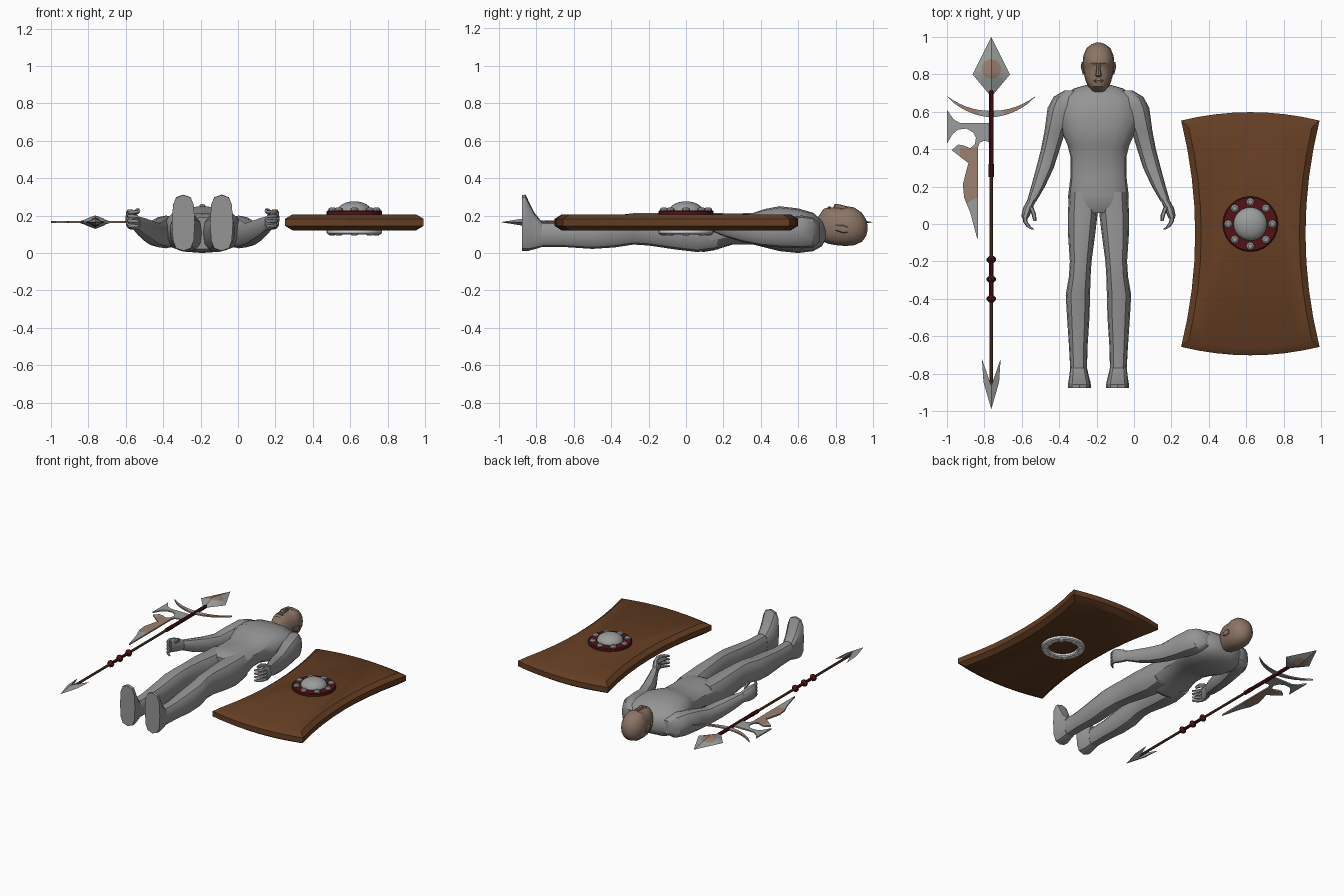
import bpy, bmesh, math
from mathutils import Vector

def mat(name, c):
    m = bpy.data.materials.new(name)
    m.diffuse_color = (*c, 1)
    return m

GREY = mat("body grey", (0.30, 0.30, 0.30))
STEEL = mat("steel grey", (0.33, 0.34, 0.34))
WHITE = mat("pale grey", (0.75, 0.75, 0.75))
SKIN = mat("skin", (0.26, 0.175, 0.13))
COPPER = mat("copper", (0.34, 0.22, 0.16))
WOOD = mat("shield wood", (0.13, 0.048, 0.017))
SHAFT = mat("shaft wood", (0.14, 0.06, 0.028))
RED = mat("dark red", (0.09, 0.006, 0.008))

BX = -0.19          # body centre line
SX, SZ = -0.763, 0.165   # polearm axis
HX = 0.622          # shield centre

def finish(name, bm, *mats):
    bmesh.ops.remove_doubles(bm, verts=bm.verts, dist=1e-5)
    bmesh.ops.recalc_face_normals(bm, faces=bm.faces)
    me = bpy.data.meshes.new(name)
    bm.to_mesh(me)
    bm.free()
    for m in mats:
        me.materials.append(m)
    ob = bpy.data.objects.new(name, me)
    bpy.context.collection.objects.link(ob)
    return ob

def skin_rings(bm, rings, caps=True):
    vs = [[bm.verts.new(p) for p in r] for r in rings]
    n = len(vs[0])
    for a, b in zip(vs, vs[1:]):
        for i in range(n):
            bm.faces.new((a[i], a[(i + 1) % n], b[(i + 1) % n], b[i]))
    if caps:
        bm.faces.new(vs[0])
        bm.faces.new(vs[-1])

def loft(name, secs, m, side=1, n=12, p=0.8):
    """Body part from slices along y: (y, x offset, half width, z low, z high)."""
    bm = bmesh.new()
    rings = []
    for y, cx, hx, z0, z1 in secs:
        ring = []
        for i in range(n):
            a = 2 * math.pi * i / n
            c, s = math.cos(a), math.sin(a)
            ring.append((BX + side * (cx + hx * math.copysign(abs(c) ** p, c)), y,
                         (z0 + z1) / 2 + (z1 - z0) / 2 * math.copysign(abs(s) ** p, s)))
        rings.append(ring)
    skin_rings(bm, rings)
    return finish(name, bm, m)

def lathe(name, prof, centre, m, axis='z', n=24, caps=True):
    bm = bmesh.new()
    cx, cy, cz = centre
    rings = []
    for r, t in prof:
        pts = [(r * math.cos(2 * math.pi * i / n), r * math.sin(2 * math.pi * i / n)) for i in range(n)]
        rings.append([(cx + u, cy + v, cz + t) if axis == 'z' else (cx + u, cy + t, cz + v) for u, v in pts])
    skin_rings(bm, rings, caps)
    return finish(name, bm, m)

# --- figure: torso and head ---
loft("torso", [(0.745, 0, 0.06, 0.07, 0.14), (0.725, 0, 0.13, 0.035, 0.175), (0.68, 0, 0.20, 0.01, 0.215),
               (0.60, 0, 0.215, 0.0, 0.238), (0.50, 0, 0.20, 0.01, 0.25), (0.42, 0, 0.165, 0.03, 0.235),
               (0.36, 0, 0.15, 0.045, 0.215), (0.25, 0, 0.15, 0.045, 0.21), (0.15, 0, 0.162, 0.015, 0.215),
               (0.09, 0, 0.16, 0.005, 0.205), (0.06, 0, 0.13, 0.02, 0.19)], GREY, n=16)
loft("head", [(0.68, 0, 0.05, 0.07, 0.16), (0.722, 0, 0.045, 0.065, 0.215), (0.735, 0, 0.055, 0.06, 0.236),
              (0.76, 0, 0.067, 0.05, 0.243), (0.80, 0, 0.078, 0.042, 0.243), (0.845, 0, 0.084, 0.038, 0.24),
              (0.86, 0, 0.085, 0.038, 0.25), (0.90, 0, 0.081, 0.042, 0.243), (0.94, 0, 0.064, 0.06, 0.215),
              (0.962, 0, 0.035, 0.09, 0.18), (0.97, 0, 0.012, 0.12, 0.15)], SKIN, n=16, p=0.9)
loft("nose", [(0.865, 0, 0.008, 0.23, 0.249), (0.81, 0, 0.013, 0.23, 0.262), (0.795, 0, 0.018, 0.23, 0.262),
              (0.787, 0, 0.012, 0.23, 0.248)], SKIN, n=8)
loft("lips", [(0.775, 0, 0.012, 0.23, 0.246), (0.766, 0, 0.026, 0.23, 0.25), (0.757, 0, 0.014, 0.23, 0.247)], SKIN, n=8)

# --- figure: mirrored limbs ---
for side, tag in ((1, "left"), (-1, "right")):
    loft("ear_" + tag, [(0.865, 0.084, 0.006, 0.11, 0.14), (0.84, 0.085, 0.01, 0.105, 0.15),
                        (0.80, 0.078, 0.006, 0.12, 0.15)], SKIN, side, 8)
    loft("leg_" + tag, [(0.17, 0.085, 0.07, 0.02, 0.205), (0.06, 0.084, 0.08, 0.005, 0.208),
                        (-0.05, 0.09, 0.073, 0.018, 0.213), (-0.20, 0.095, 0.058, 0.04, 0.215),
                        (-0.28, 0.10, 0.058, 0.045, 0.213), (-0.38, 0.11, 0.065, 0.03, 0.20),
                        (-0.50, 0.108, 0.06, 0.022, 0.185), (-0.65, 0.108, 0.05, 0.032, 0.167),
                        (-0.79, 0.106, 0.044, 0.032, 0.165)], GREY, side)
    loft("foot_" + tag, [(-0.77, 0.106, 0.045, 0.032, 0.166), (-0.81, 0.104, 0.052, 0.02, 0.215),
                         (-0.84, 0.102, 0.058, 0.012, 0.275), (-0.857, 0.102, 0.061, 0.01, 0.312),
                         (-0.877, 0.102, 0.061, 0.012, 0.31)], GREY, side, p=0.65)
    loft("arm_" + tag, [(0.715, 0.15, 0.03, 0.06, 0.16), (0.68, 0.18, 0.06, 0.03, 0.19),
                        (0.62, 0.195, 0.077, 0.025, 0.20), (0.50, 0.232, 0.056, 0.03, 0.185),
                        (0.40, 0.257, 0.05, 0.04, 0.165), (0.30, 0.286, 0.047, 0.06, 0.175),
                        (0.20, 0.323, 0.037, 0.09, 0.19), (0.12, 0.358, 0.025, 0.125, 0.20)], GREY, side)
    loft("hand_" + tag, [(0.13, 0.355, 0.024, 0.125, 0.20), (0.085, 0.378, 0.026, 0.125, 0.225),
                         (0.045, 0.39, 0.022, 0.13, 0.235), (0.03, 0.392, 0.016, 0.135, 0.235)], GREY, side, 10)
    for k in range(4):
        z = 0.135 + 0.025 * k
        loft(f"finger_{k}_{tag}", [(0.045, 0.393, 0.013, z, z + 0.024), (0.01, 0.39, 0.012, z, z + 0.023),
                                   (-0.015, 0.372, 0.012, z, z + 0.022),
                                   (-0.03, 0.35, 0.008, z + 0.003, z + 0.018)], GREY, side, 6)
    loft("thumb_" + tag, [(0.09, 0.36, 0.012, 0.20, 0.228), (0.05, 0.345, 0.012, 0.212, 0.24),
                          (0.015, 0.34, 0.008, 0.215, 0.235)], GREY, side, 6)

# --- shield board: concave sides, bowed ends, bevelled rim ---
outline = []
for s in (1, -1):
    outline += [(s * 0.37 * (1 - k / 4), s * (0.65 - 0.045 * (1 - k / 4) ** 2)) for k in range(8)]
    outline += [(-s * (0.295 + 0.075 * (1 - k / 4) ** 2), s * 0.605 * (1 - k / 4)) for k in range(8)]
bm = bmesh.new()
skin_rings(bm, [[(HX + x * f, -0.052 + y * g, z) for x, y in outline]
                for f, g, z in ((0.89, 0.94, 0.12), (1, 1, 0.145), (1, 1, 0.183), (0.89, 0.94, 0.207))])
finish("shield_board", bm, WOOD)

# --- shield boss, rings and rivets ---
lathe("boss_ring", [(0.148, 0.20), (0.148, 0.222), (0.142, 0.228), (0.07, 0.228)], (HX, 0, 0), RED)
lathe("boss_dome", [(0.09 * math.cos(a), 0.225 + 0.051 * math.sin(a))
                    for a in [math.radians(d) for d in (0, 15, 30, 45, 60, 75, 88)]], (HX, 0, 0), STEEL)
lathe("back_ring", [(0.148, 0.125), (0.148, 0.106), (0.14, 0.10), (0.105, 0.10), (0.097, 0.106), (0.097, 0.125)],
      (HX, 0, 0), WHITE, caps=False)
for k in range(8):
    a = k * math.pi / 4
    c = (HX + 0.118 * math.cos(a), 0.118 * math.sin(a), 0)
    lathe(f"rivet_{k}", [(0.023, 0.224), (0.021, 0.236), (0.012, 0.243)], c, STEEL, n=8)
    lathe(f"back_rivet_{k}", [(0.021, 0.102), (0.018, 0.096), (0.01, 0.093)], c, WHITE, n=8)

# --- polearm shaft, grip and beads ---
AX = (SX, 0, SZ)
lathe("shaft", [(0.009, -0.88), (0.009, 0.72)], AX, SHAFT, 'y', 10)
lathe("upper_grip", [(0.014, 0.25), (0.015, 0.32), (0.013, 0.32), (0.013, 0.70), (0.008, 0.75)], AX, RED, 'y', 10)
lathe("lower_grip", [(0.011, -0.41), (0.011, -0.18)], AX, RED, 'y', 10)
for k, y in enumerate((-0.19, -0.295, -0.40)):
    lathe(f"bead_{k}", [(0.011, y - 0.02), (0.025, y - 0.006), (0.025, y + 0.006), (0.011, y + 0.02)], AX, RED, 'y', 8)

# --- diamond spear head with copper disc on each face ---
bm = bmesh.new()
N = 24
for s in (1, -1):
    def surf(x, y):
        h = 0.036 * (1 - abs(x) / 0.10 - abs(y) / (0.2 if y > 0 else 0.12))
        return bm.verts.new((SX + x, 0.80 + y, SZ + s * max(h, 0)))
    outer, disc = [], []
    for i in range(N):
        c, d = math.cos(2 * math.pi * i / N), math.sin(2 * math.pi * i / N)
        r = 1 / (abs(c) / 0.10 + abs(d) / (0.2 if d > 0 else 0.12))
        outer.append(surf(c * r, d * r))
        disc.append(surf(0.052 * c, 0.03 + 0.052 * d))
    mid = surf(0, 0)
    for i in range(N):
        j = (i + 1) % N
        bm.faces.new((outer[i], outer[j], disc[j], disc[i]))
        bm.faces.new((disc[i], disc[j], mid)).material_index = 1
finish("spear_head", bm, STEEL, COPPER)

# --- tail arrowhead with two barbs ---
bm = bmesh.new()
V = lambda x, y, z=0: bm.verts.new((SX + x, y, SZ + z))
tip, up, dn = V(0, -0.99), V(0, -0.865, 0.02), V(0, -0.865, -0.02)
for s in (1, -1):
    edge, barb = V(s * 0.042, -0.845), V(s * 0.05, -0.72)
    for r in (up, dn):
        bm.faces.new((tip, edge, r))
        bm.faces.new((edge, barb, r))
    bm.faces.new((barb, up, dn))
finish("tail_arrowhead", bm, STEEL)

# --- crescent cross blade, copper on the middle of each horn ---
bm = bmesh.new()
rings = []
for k in range(-7, 8):
    u = k / 7
    top = 0.605 + 0.078 * abs(u) ** 2.2
    w = 0.003 + 0.032 * (1 - abs(u)) ** 0.6
    rings.append([(SX + 0.235 * u, top - t * w, SZ + z) for t, z in
                  ((0, 0.005), (1, 0.005), (1, -0.005), (0, -0.005))])
skin_rings(bm, rings)
for f in bm.faces:
    d = abs(f.calc_center_median().x - SX)
    f.material_index = 1 if 0.06 < d < 0.20 else 0
finish("crescent_blade", bm, STEEL, COPPER)

# --- axe blade with round notch and long hooked lower blade ---
axe = [(-1.0, .61), (-.965, .56), (-.93, .54), (-.765, .54), (-.765, .42), (-.78, .44), (-.80, .445), (-.825, .435),
       (-.834, .41), (-.834, -.07), (-.838, -.08), (-.875, .06), (-.908, .14), (-.915, .21), (-.895, .29),
       (-.885, .325), (-.975, .395), (-.94, .425), (-.91, .42), (-.875, .405), (-.85, .43), (-.845, .46),
       (-.86, .49), (-.895, .51), (-.94, .505), (-.97, .48), (-1.0, .43)]
bm = bmesh.new()
skin_rings(bm, [[(x, y, SZ + z) for x, y in axe] for z in (-0.005, 0.005)])
bmesh.ops.triangulate(bm, faces=[f for f in bm.faces if len(f.verts) > 4])
cuts = (((0, 0.41, 0), (0, 1, 0)), ((-0.88, 0.12, 0), (-0.5, 1, 0)), ((-0.93, 0.38, 0), (1, 0, 0)))
for co, no in cuts:
    bmesh.ops.bisect_plane(bm, geom=bm.verts[:] + bm.edges[:] + bm.faces[:], plane_co=co, plane_no=no)
for f in bm.faces:
    c = f.calc_center_median()
    inside = c.y < 0.41 and c.x > -0.93 and (c - Vector(cuts[1][0])).dot(Vector(cuts[1][1])) > 0
    f.material_index = 1 if inside else 0
finish("axe_blade", bm, STEEL, COPPER)

# --- shading: smooth with sharp edges kept ---
for ob in bpy.context.collection.objects:
    ob.select_set(True)
    bpy.context.view_layer.objects.active = ob
bpy.ops.object.shade_smooth_by_angle(angle=math.radians(32))
